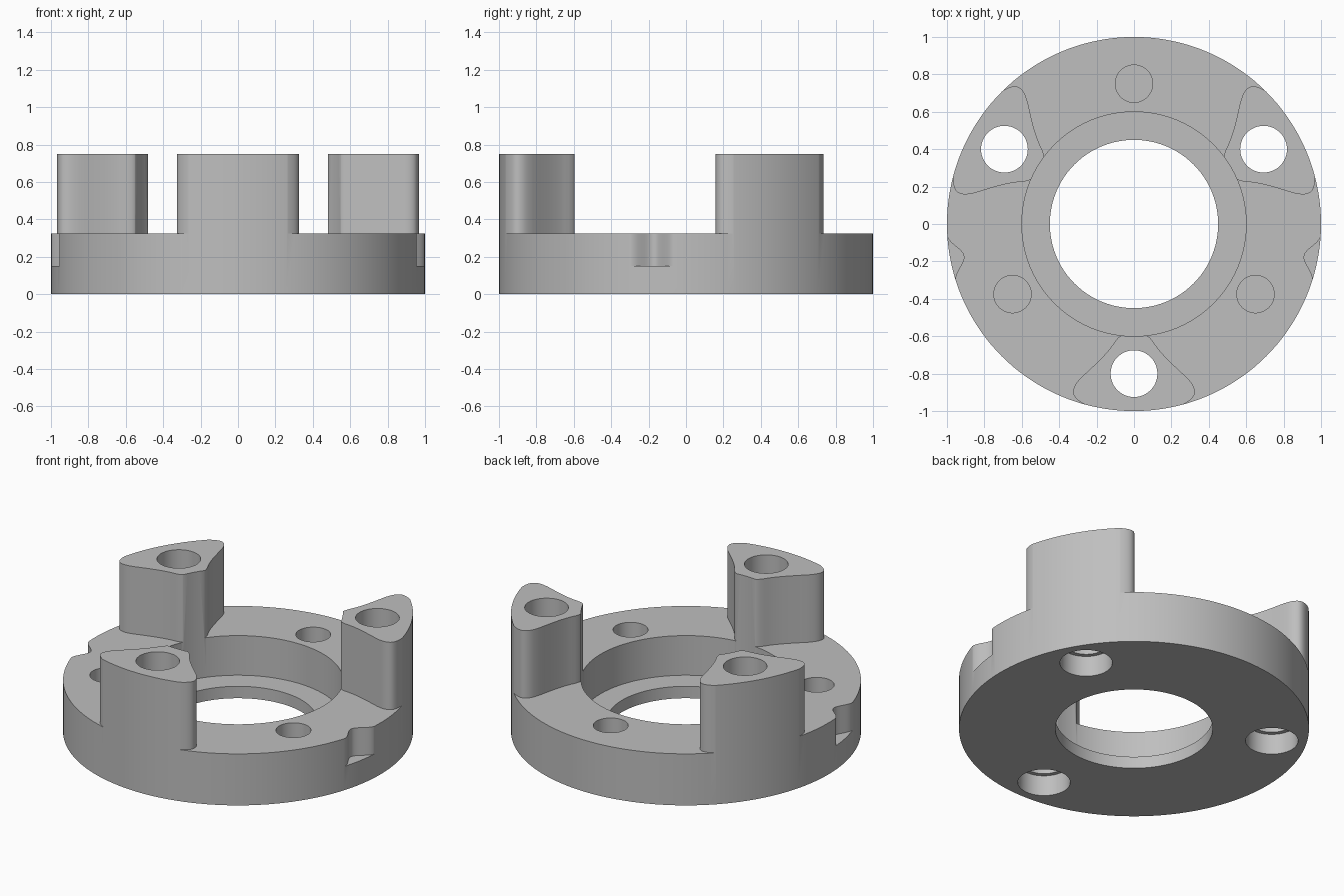
import bpy
import bmesh
from math import cos, sin, pi, radians
from mathutils import Vector, Matrix
from mathutils.geometry import interpolate_bezier

if "Cube" in bpy.data.objects:
    bpy.data.objects.remove(bpy.data.objects["Cube"], do_unlink=True)

BASE_TOP, LUG_TOP = 0.325, 0.75
BORE_FLOOR, NOTCH_FLOOR = 0.075, 0.15
LUG_ANGLES = [radians(a) for a in (-90, 30, 150)]
GAP_ANGLES = [a + pi / 3 for a in LUG_ANGLES]

grey = bpy.data.materials.new("light_grey_metal")
grey.use_nodes = True
colour = (0.52, 0.52, 0.52, 1)
grey.diffuse_color = colour
grey.node_tree.nodes["Principled BSDF"].inputs["Base Color"].default_value = colour


def polar(r, a):
    return Vector((r * cos(a), r * sin(a), 0))


def prism(name, outline, z0, z1):
    """Upright solid from a closed outline."""
    bm = bmesh.new()
    face = bm.faces.new([bm.verts.new((p.x, p.y, z0)) for p in outline])
    top = bmesh.ops.extrude_face_region(bm, geom=[face])["geom"]
    bmesh.ops.translate(bm, vec=(0, 0, z1 - z0),
                        verts=[v for v in top if isinstance(v, bmesh.types.BMVert)])
    bmesh.ops.recalc_face_normals(bm, faces=bm.faces)
    mesh = bpy.data.meshes.new(name)
    bm.to_mesh(mesh)
    bm.free()
    obj = bpy.data.objects.new(name, mesh)
    bpy.context.collection.objects.link(obj)
    mesh.materials.append(grey)
    return obj


def disc(name, r, z0, z1, centre=Vector((0, 0, 0)), sides=48):
    return prism(name, [centre + polar(r, 2 * pi * i / sides) for i in range(sides)], z0, z1)


def cut(body, cutter):
    cutter.hide_render = True
    bpy.context.view_layer.objects.active = body
    mod = body.modifiers.new("cut", "BOOLEAN")
    mod.operation = "DIFFERENCE"
    mod.solver = "EXACT"
    mod.object = cutter
    bpy.ops.object.modifier_apply(modifier=mod.name)
    bpy.data.objects.remove(cutter, do_unlink=True)


# Side of one lug, from rounded outer corner to inner corner (along, across)
side = []
for knots in (
    [(.972, .25), (.945, .305), (.92, .328), (.893, .325)],
    [(.893, .325), (.865, .322), (.845, .305), (.818, .28)],
    [(.818, .28), (.745, .20), (.69, .14), (.626, .10)],
    [(.626, .10), (.61, .087), (.6, .078), (.595, .065)],
):
    side += interpolate_bezier(*[Vector((*k, 0)) for k in knots], 9)[:-1]
side += [Vector((.595, .065, 0)), Vector((.5, .05, 0))]
mirrored = [Vector((p.x, -p.y, 0)) for p in reversed(side)]

# Body: full-height disc, the gaps between lugs are carved away
hub = disc("coupling_hub", 1, 0, LUG_TOP, sides=144)
for a in LUG_ANGLES:
    b = a + 2 * pi / 3
    outline = [Matrix.Rotation(a, 3, "Z") @ p for p in side]
    outline += [Matrix.Rotation(b, 3, "Z") @ p for p in mirrored]
    margin = 0.26
    outline += [polar(1.3, b - margin + (a - b + 2 * margin) * i / 12) for i in range(13)]
    cut(hub, prism("gap_cutter", outline, BASE_TOP, 1))

# Stepped centre bore
cut(hub, disc("wide_bore", 0.6, BORE_FLOOR, 1, sides=96))
cut(hub, disc("narrow_bore", 0.45, -0.2, 0.2, sides=96))

# Bolt holes through the lugs, counterbored from below
for a in LUG_ANGLES:
    cut(hub, disc("bolt_hole", 0.125, -0.2, 1, polar(0.8, a)))
    cut(hub, disc("bolt_counterbore", 0.15, -0.2, 0.13, polar(0.8, a)))

# Blind pin holes between the lugs
for a in GAP_ANGLES:
    cut(hub, disc("pin_hole", 0.1, 0.1, 0.5, polar(0.75, a)))

# Rounded notches in the left and right rim
for middle in (radians(-10.6), radians(190.6)):
    half = 0.128
    steps = [i / 16 for i in range(-16, 17)]
    outline = [polar(1.001 - 0.0375 * (1 + cos(pi * t)), middle + half * t) for t in steps]
    outline += [polar(1.1, middle + half), polar(1.1, middle - half)]
    cut(hub, prism("notch_cutter", outline, NOTCH_FLOOR, 0.5))

# Smooth curved walls, crisp rims
bpy.ops.object.select_all(action="DESELECT")
hub.select_set(True)
bpy.context.view_layer.objects.active = hub
bpy.ops.object.shade_smooth_by_angle(angle=radians(30))
